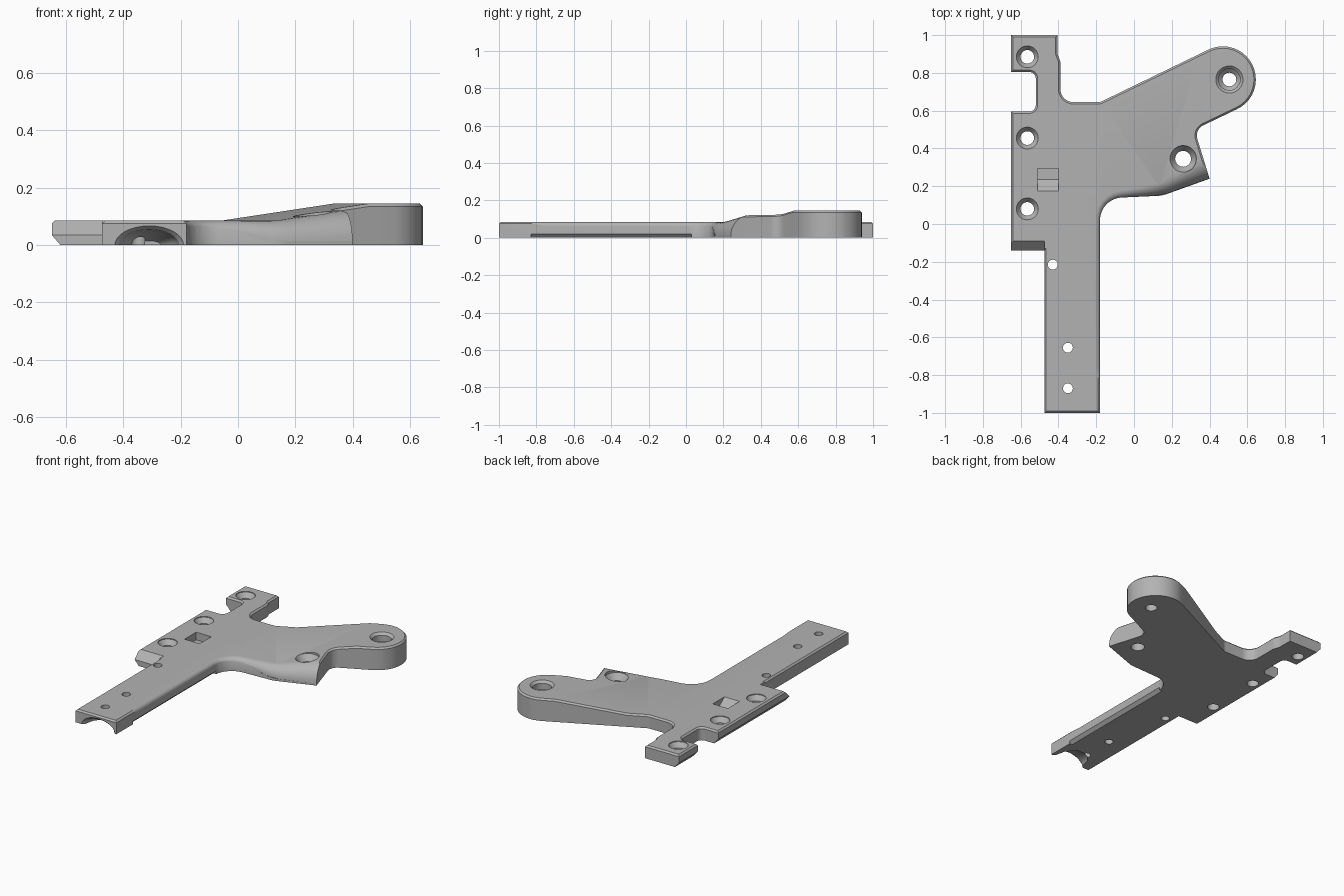
import bpy, bmesh
from math import tan, pi, cos, sin
from mathutils import Vector

if "Cube" in bpy.data.objects:
    bpy.data.objects.remove(bpy.data.objects["Cube"])

grey = bpy.data.materials.new("plain grey")
grey.use_nodes = True
grey.diffuse_color = (0.45, 0.45, 0.45, 1)
grey.node_tree.nodes["Principled BSDF"].inputs["Base Color"].default_value = (0.45, 0.45, 0.45, 1)

THICK = 0.085
RAMP = Vector((0.93, 0.37))          # uphill direction of the arm
START, END, RISE = 0.2, 0.638, 0.06


def top_z(p):
    t = (RAMP.x * p[0] + RAMP.y * p[1] - START) / (END - START)
    return THICK + RISE * min(max(t, 0), 1)


def rounded(corners, steps=10):
    """Polygon outline with a fillet radius at each corner."""
    out = []
    for i, (x, y, r) in enumerate(corners):
        p = Vector((x, y))
        a = (Vector(corners[i - 1][:2]) - p).normalized()
        b = (Vector(corners[(i + 1) % len(corners)][:2]) - p).normalized()
        if r == 0:
            out.append(p)
            continue
        half = a.angle(b) / 2
        s, e = p + a * r / tan(half), p + b * r / tan(half)
        c = p + (a + b).normalized() * r / sin(half)
        sweep = pi - 2 * half
        for k in range(steps + 1):
            t = k / steps
            v = (s - c) * sin((1 - t) * sweep) + (e - c) * sin(t * sweep)
            out.append(c + v / sin(sweep))
    return out


def finish(bm, name):
    bmesh.ops.recalc_face_normals(bm, faces=bm.faces)
    mesh = bpy.data.meshes.new(name)
    bm.to_mesh(mesh)
    bm.free()
    mesh.materials.append(grey)
    ob = bpy.data.objects.new(name, mesh)
    bpy.context.collection.objects.link(ob)
    return ob


def loft(rings, name):
    """Closed solid through matching rings of points."""
    bm = bmesh.new()
    rows = [[bm.verts.new(p) for p in ring] for ring in rings]
    for r0, r1 in zip(rows, rows[1:]):
        for i in range(len(r0)):
            bm.faces.new((r0[i - 1], r0[i], r1[i], r1[i - 1]))
    bm.faces.new(rows[0])
    bm.faces.new(rows[-1])
    return finish(bm, name)


def cut(cutter):
    mod = plate.modifiers.new("cut", 'BOOLEAN')
    mod.operation, mod.solver, mod.object = 'DIFFERENCE', 'EXACT', cutter
    bpy.context.view_layer.objects.active = plate
    bpy.ops.object.modifier_apply(modifier=mod.name)
    bpy.data.objects.remove(cutter)


def turned_cutter(x, y, profile):
    ring = [(cos(k * pi / 16), sin(k * pi / 16)) for k in range(32)]
    cut(loft([[(x + r * c, y + r * s, z) for c, s in ring] for r, z in profile], "hole_cutter"))


# Plate outline, counter-clockwise
outline = rounded([
    (-0.65, -0.14, 0), (-0.475, -0.14, 0), (-0.475, -1, 0), (-0.18, -1, 0),
    (-0.18, 0.135, 0.12), (0.15, 0.15, 0.15), (0.4, 0.24, 0), (0.32, 0.5, 0.06),
    (0.704, 0.684, 0.174), (0.551, 0.999, 0.174), (-0.18, 0.645, 0.05),
    (-0.39, 0.645, 0.07), (-0.39, 0.86, 0.03), (-0.405, 0.9, 0.03), (-0.405, 1, 0), (-0.65, 1, 0),
    (-0.65, 0.805, 0), (-0.52, 0.805, 0.035), (-0.52, 0.595, 0.035), (-0.65, 0.595, 0)])
bm = bmesh.new()
bm.faces.new([bm.verts.new((p.x, p.y, 0)) for p in outline])
for d in (START, END):
    bmesh.ops.bisect_plane(bm, geom=bm.verts[:] + bm.edges[:] + bm.faces[:],
                           plane_co=(RAMP / RAMP.length_squared * d).to_3d(), plane_no=RAMP.to_3d())
ext = bmesh.ops.extrude_face_region(bm, geom=bm.faces[:])["geom"]
top = [g for g in ext if isinstance(g, bmesh.types.BMFace)]
for g in ext:
    if isinstance(g, bmesh.types.BMVert):
        g.co.z = THICK
bmesh.ops.recalc_face_normals(bm, faces=bm.faces)
# Chamfered upper rim and ramped arm
bmesh.ops.inset_region(bm, faces=top, thickness=0.01, use_even_offset=True)
inner = {v for f in top for v in f.verts}
for v in bm.verts:
    if v.co.z > 0.01:
        v.co.z = top_z(v.co) - (0 if v in inner else 0.01)
plate = finish(bm, "bracket_plate")

# Growing round along the inner leg edge and front of the arm
path = [(-0.18, -0.85, 0.005), (-0.18, -0.75, 0.025), (-0.18, 0.015, 0.025)]
path += [(-0.06 - 0.12 * cos(a), 0.015 + 0.122 * sin(a), 0.025 + 0.01 * a)
         for a in (0.25, 0.5, 0.75, 1.0, 1.25, 1.5)]
path += [(0.04, 0.145, 0.05), (0.12, 0.15, 0.065), (0.18, 0.162, 0.075), (0.4, 0.24, 0.108), (0.46, 0.262, 0.11)]
rings = []
for i, (x, y, r) in enumerate(path):
    a, b = path[max(i - 1, 0)], path[min(i + 1, len(path) - 1)]
    t = Vector((b[0] - a[0], b[1] - a[1])).normalized()
    n = Vector((-t.y, t.x))
    z = top_z((x + n.x * r, y + n.y * r))
    section = [(-0.04, z + 0.08), (r, z + 0.08)]
    section += [(r - r * sin(k * pi / 16), z - r + r * cos(k * pi / 16)) for k in range(9)]
    section.append((-0.04, z - r))
    rings.append([(x + n.x * u, y + n.y * u, h) for u, h in section])
cut(loft(rings, "edge_round_cutter"))

# Bottom chamfers on the outer tabs and the leg
cut(loft([[(-0.7, y, 0.035), (-0.65, y, 0.035), (-0.62, y, 0), (-0.62, y, -0.1), (-0.7, y, -0.1)]
          for y in (-1.1, 1.1)], "tab_chamfer_cutter"))
cut(loft([[(-0.1, y, 0.02), (-0.18, y, 0.02), (-0.2, y, 0), (-0.2, y, -0.1), (-0.1, y, -0.1)]
          for y in (-0.83, 0.03)], "leg_chamfer_cutter"))
# Sloped front of the lower tab
cut(loft([[(x, -0.09, 0.085), (x, -0.14, 0.035), (x, -0.2, 0.035), (x, -0.2, 0.2), (x, -0.09, 0.2)]
          for x in (-0.7, -0.475)], "tab_slope_cutter"))

# Countersunk tab holes
for y in (0.885, 0.455, 0.08):
    turned_cutter(-0.565, y, [(0.036, -0.1), (0.036, 0.05), (0.058, 0.08), (0.058, 0.2)])
# Arm holes
turned_cutter(0.26, 0.345, [(0.042, -0.1), (0.042, 0.06), (0.07, 0.1), (0.07, 0.2)])
turned_cutter(0.505, 0.765, [(0.036, -0.1), (0.036, 0.07), (0.057, 0.09), (0.057, 0.13), (0.072, 0.145), (0.072, 0.2)])
# Small leg holes
for x, y in ((-0.43, -0.215), (-0.35, -0.655), (-0.35, -0.87)):
    turned_cutter(x, y, [(0.026, -0.1), (0.026, 0.2)])

# Stepped pocket with a sloping floor
cut(loft([[(x, 0.175, 0.085), (x, 0.235, 0.035), (x, 0.295, 0.035), (x, 0.295, 0.2), (x, 0.175, 0.2)]
          for x in (-0.51, -0.4)], "pocket_cutter"))

# Arched scoop under the end of the leg
scoop = []
for y, w, h in ((-1.1, 0.12, 0.067), (-1, 0.12, 0.067), (-0.985, 0.105, 0.055), (-0.92, 0.09, 0.045), (-0.86, 0.04, 0.015)):
    arch = [(-0.31 + w * cos(k * pi / 16), y, h * sin(k * pi / 16)) for k in range(17)]
    scoop.append(arch + [(-0.31 - w, y, -0.1), (-0.31 + w, y, -0.1)])
cut(loft(scoop, "scoop_cutter"))

bpy.ops.object.select_all(action='DESELECT')
plate.select_set(True)
bpy.context.view_layer.objects.active = plate
bpy.ops.object.shade_smooth_by_angle(angle=0.5)
